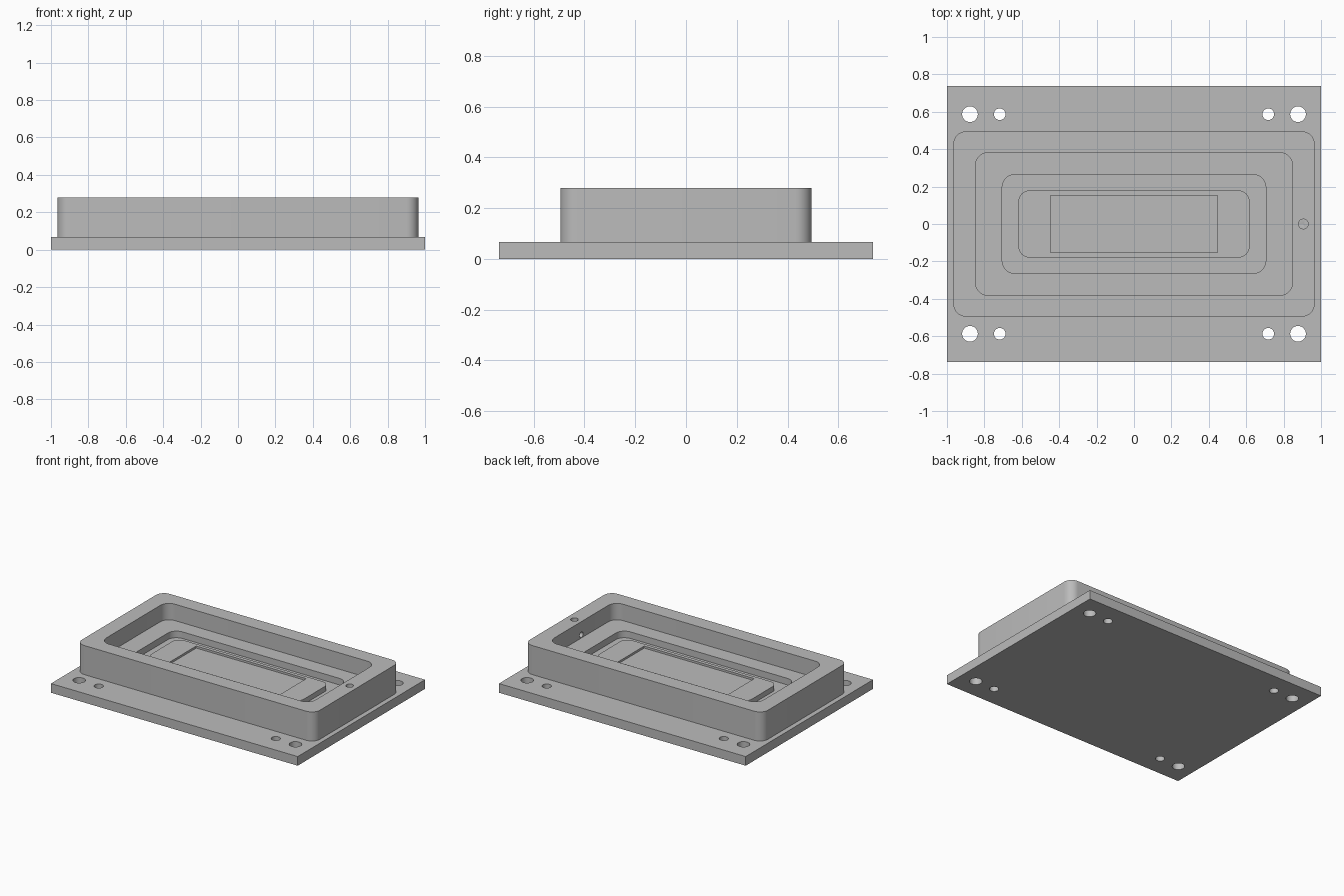
import bpy, bmesh, math
from mathutils import Vector

cube = bpy.data.objects.get("Cube")
if cube:
    bpy.data.objects.remove(cube, do_unlink=True)

PLATE_TOP = 0.067
RIM_TOP = 0.28
LEDGE = 0.16
FLOOR = 0.112
ISLAND_TOP = 0.15
RECESS = 0.135

grey = bpy.data.materials.new("plain grey")
grey.use_nodes = True
colour = (0.5, 0.5, 0.5, 1)
grey.diffuse_color = colour
grey.node_tree.nodes["Principled BSDF"].inputs["Base Color"].default_value = colour


def rounded_rect(hx, hy, r, z, steps=8):
    """Points of a rounded rectangle, counter-clockwise."""
    points = []
    for i, (sx, sy) in enumerate([(1, 1), (-1, 1), (-1, -1), (1, -1)]):
        for k in range(steps + 1):
            a = math.pi / 2 * (i + k / steps)
            points.append(Vector((sx * (hx - r) + r * math.cos(a),
                                  sy * (hy - r) + r * math.sin(a), z)))
    return points


def stacked(name, sections):
    """Closed solid skinned through rounded rectangles, capped at both ends."""
    bm = bmesh.new()
    rings = [[bm.verts.new(p) for p in rounded_rect(*s)] for s in sections]
    for low, high in zip(rings, rings[1:]):
        n = len(low)
        for i in range(n):
            j = (i + 1) % n
            bm.faces.new((low[i], low[j], high[j], high[i]))
    bm.faces.new(rings[0][::-1])
    bm.faces.new(rings[-1])
    bmesh.ops.remove_doubles(bm, verts=bm.verts, dist=1e-5)
    bmesh.ops.recalc_face_normals(bm, faces=bm.faces)
    mesh = bpy.data.meshes.new(name)
    bm.to_mesh(mesh)
    bm.free()
    mesh.materials.append(grey)
    obj = bpy.data.objects.new(name, mesh)
    bpy.context.collection.objects.link(obj)
    return obj


def drill(target, centre, radius, depth, rotation=(0, 0, 0)):
    """Cut a round hole and remove the cutter."""
    bpy.ops.mesh.primitive_cylinder_add(vertices=32, radius=radius, depth=depth,
                                        location=centre, rotation=rotation)
    cutter = bpy.context.object
    cutter.hide_render = True
    cutter.data.materials.append(grey)
    mod = target.modifiers.new("hole", "BOOLEAN")
    mod.operation = "DIFFERENCE"
    mod.solver = "EXACT"
    mod.object = cutter
    bpy.context.view_layer.objects.active = target
    bpy.ops.object.modifier_apply(modifier=mod.name)
    bpy.data.objects.remove(cutter, do_unlink=True)


def smooth(obj):
    bpy.ops.object.select_all(action="DESELECT")
    obj.select_set(True)
    bpy.context.view_layer.objects.active = obj
    bpy.ops.object.shade_smooth_by_angle(angle=math.radians(30))


# Base plate with a large and a small bolt hole at each corner
plate = stacked("base_plate", [(1, 0.737, 0, 0), (1, 0.737, 0, PLATE_TOP)])
for sx in (-1, 1):
    for sy in (-1, 1):
        for x, radius in ((0.877, 0.042), (0.718, 0.031)):
            drill(plate, (sx * x, sy * 0.587, PLATE_TOP / 2), radius, 0.3)
smooth(plate)

# Stepped block: outer wall, cavity, ledge, pocket, island and its recess
block = stacked("stepped_block", [
    (0.965, 0.495, 0.065, PLATE_TOP),
    (0.965, 0.495, 0.065, RIM_TOP),
    (0.848, 0.382, 0.07, RIM_TOP),
    (0.848, 0.382, 0.07, LEDGE),
    (0.705, 0.265, 0.07, LEDGE),
    (0.705, 0.265, 0.07, FLOOR),
    (0.618, 0.18, 0.06, FLOOR),
    (0.618, 0.18, 0.06, ISLAND_TOP),
    (0.446, 0.153, 0, ISLAND_TOP),
    (0.446, 0.153, 0, RECESS),
])

# Port in the rim and the side channel leading into the cavity
drill(block, (0.905, 0, 0.23), 0.026, 0.13)
drill(block, (0.87, 0, LEDGE + 0.024), 0.02, 0.07, (0, math.pi / 2, 0))
smooth(block)
